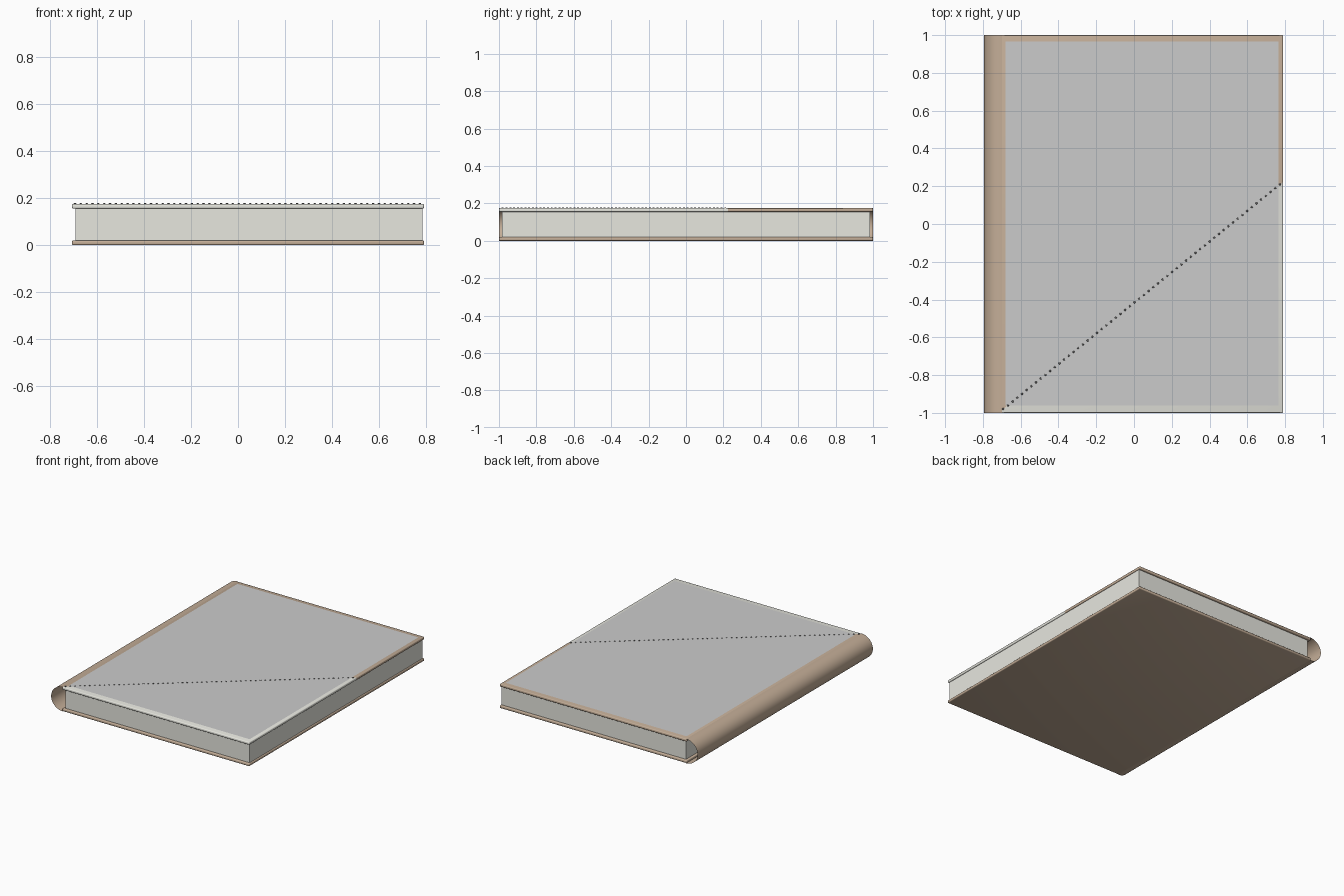
import bpy, bmesh, math
from mathutils import Vector

if "Cube" in bpy.data.objects:
    bpy.data.objects.remove(bpy.data.objects["Cube"])

X0, X1, Y = -0.705, 0.79, 1.0      # cover extents
T, H = 0.02, 0.175                 # board thickness, overall height


def material(name, rgb):
    m = bpy.data.materials.new(name)
    m.diffuse_color = (*rgb, 1)
    m.use_nodes = True
    m.node_tree.nodes["Principled BSDF"].inputs["Base Color"].default_value = m.diffuse_color
    return m


tan = material("tan_cloth", (0.55, 0.42, 0.31))
cream = material("cream", (0.80, 0.80, 0.74))
dark = material("dark_thread", (0.12, 0.12, 0.12))


def finish(name, bm, mat=None, smooth=True):
    bmesh.ops.recalc_face_normals(bm, faces=bm.faces[:])
    me = bpy.data.meshes.new(name)
    bm.to_mesh(me)
    bm.free()
    ob = bpy.data.objects.new(name, me)
    bpy.context.collection.objects.link(ob)
    if mat:
        me.materials.append(mat)
    if smooth:
        bpy.context.view_layer.objects.active = ob
        ob.select_set(True)
        bpy.ops.object.shade_smooth_by_angle(angle=math.radians(40))
        ob.select_set(False)
    return ob


def box(x0, x1, y0, y1, z0, z1, bevel=0):
    bm = bmesh.new()
    bmesh.ops.create_cube(bm, size=1)
    for v in bm.verts:
        v.co = ((x0 + x1) / 2 + v.co.x * (x1 - x0),
                (y0 + y1) / 2 + v.co.y * (y1 - y0),
                (z0 + z1) / 2 + v.co.z * (z1 - z0))
    if bevel:
        bmesh.ops.bevel(bm, geom=bm.edges[:], offset=bevel, segments=3,
                        profile=0.5, affect='EDGES')
    return bm


# diagonal seam across the front board
A, B = Vector((-0.705, -0.99, H)), Vector((0.785, 0.22, H))
seam = (B - A).normalized()
normal = Vector((-seam.y, seam.x, 0))


def half_board(name, side, mat):
    bm = box(X0, X1, -Y, Y, H - T, H, 0.006)
    cut = bmesh.ops.bisect_plane(bm, geom=bm.verts[:] + bm.edges[:] + bm.faces[:],
                                 plane_co=A, plane_no=normal * side, clear_inner=True)
    edges = [e for e in cut["geom_cut"] if isinstance(e, bmesh.types.BMEdge)]
    bmesh.ops.holes_fill(bm, edges=edges, sides=0)
    finish(name, bm, mat)


# boards
finish("back_board", box(X0, X1, -Y, Y, 0, T, 0.006), tan)
half_board("front_board", 1, tan)
half_board("front_board_corner", -1, cream)

# page block
finish("pages", box(-0.69, 0.783, -0.985, 0.985, T, H - T), cream, False)

# rounded spine, a thin open shell
bm = bmesh.new()
rows = []
for i in range(25):
    a = math.pi * i / 24
    x = -0.70 - 0.093 * math.sin(a)
    z = H / 2 + H / 2 * math.cos(a)
    rows.append([bm.verts.new((x, y, z)) for y in (-Y, Y)])
for p, q in zip(rows, rows[1:]):
    bm.faces.new((p[0], p[1], q[1], q[0]))
finish("spine", bm, tan)

# inset panel on the front board
bm = bmesh.new()
bm.faces.new([bm.verts.new((x, y, H + 0.001)) for x, y in
              ((-0.68, -0.96), (0.765, -0.96), (0.765, 0.965), (-0.68, 0.965))])
finish("front_panel", bm, None, False)

# stitches along the seam
bm = bmesh.new()
N = 60
for i in range(N):
    p = A.lerp(B, (i + 0.5) / N)
    r = bmesh.ops.create_uvsphere(bm, u_segments=8, v_segments=6, radius=0.006)
    for v in r["verts"]:
        v.co = Vector((v.co.x, v.co.y, v.co.z * 0.7)) + p
finish("seam_stitches", bm, dark)
